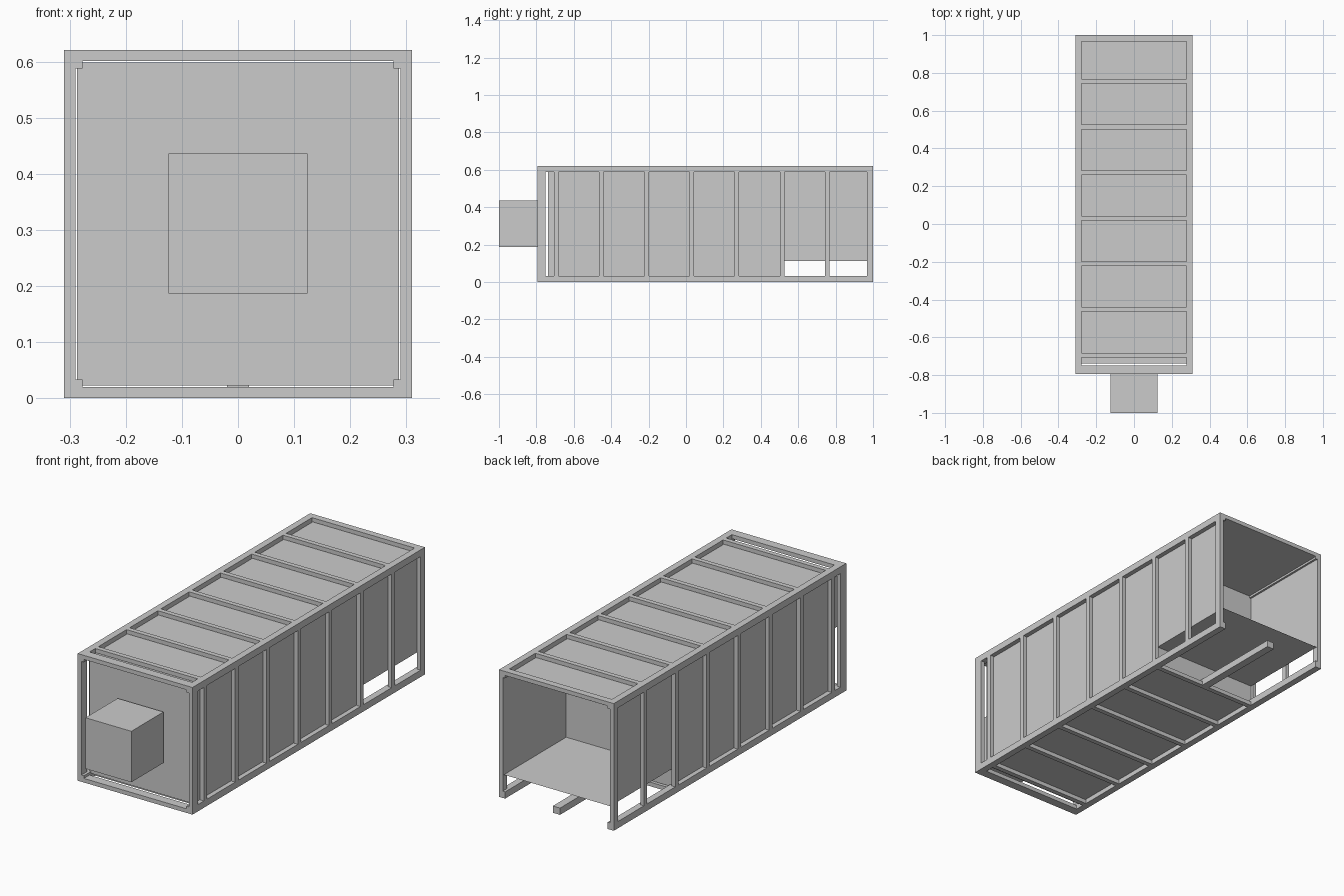
import bpy, bmesh
from mathutils import Vector

if "Cube" in bpy.data.objects:
    bpy.data.objects.remove(bpy.data.objects["Cube"])


def mesh_object(name, bm):
    me = bpy.data.meshes.new(name)
    bm.to_mesh(me)
    bm.free()
    ob = bpy.data.objects.new(name, me)
    bpy.context.collection.objects.link(ob)
    return ob


def box(name, lo, hi, open_rear=False):
    lo, hi = Vector(lo), Vector(hi)
    bm = bmesh.new()
    bmesh.ops.create_cube(bm, size=1)
    for v in bm.verts:
        v.co = (lo + hi) / 2 + v.co * (hi - lo)
    if open_rear:
        bm.normal_update()
        rear = [f for f in bm.faces if f.normal.y > 0.9]
        bmesh.ops.delete(bm, geom=rear, context='FACES_ONLY')
    return mesh_object(name, bm)


W, H = 0.31, 0.621           # frame half width, height
Y0, Y1 = -0.794, 1.0         # frame front and rear
R, T = 0.033, 0.02           # rail size, post and rib depth
BX, BZ0, BZ1 = 0.287, 0.023, 0.598   # inner panel limits
STEP = 0.515                 # start of the rear compartment

# Closed main body and the open rear compartment with a raised floor
box("main_body", (-BX, -0.738, BZ0), (BX, STEP, BZ1))
box("rear_compartment", (-BX, STEP, 0.112), (BX, 0.995, BZ1), open_rear=True)

# Front equipment unit
box("front_unit", (-0.124, -1.0, 0.187), (0.124, -0.752, 0.436))

rib_y = [-0.694 + 0.2415 * i for i in range(7)]

for s, side in ((-1, "left"), (1, "right")):
    def side_box(name, x0, x1, y0, y1, z0, z1):
        a, b = sorted((s * x0, s * x1))
        return box(f"{side}_{name}", (a, y0, z0), (b, y1, z1))

    # Long rails
    side_box("bottom_rail", W - R, W, Y0, Y1, 0, R)
    side_box("top_rail", W - R, W, Y0, Y1, H - R, H)
    # Corner posts
    side_box("front_post", W - T, W, Y0, -0.75, R, H - R)
    side_box("rear_post", W - T, W, Y1 - R, Y1, R, H - R)
    # Side ribs
    for y in rib_y:
        side_box("rib", W - T, W, y - 0.012, y + 0.012, R, H - R)

# Cross members on the roof and underside
X = W - R
box("front_top_rail", (-X, Y0, H - T), (X, -0.75, H))
box("front_bottom_rail", (-X, Y0, 0), (X, -0.75, T))
box("rear_top_rail", (-X, Y1 - R, H - T), (X, Y1, H))
for i, y in enumerate(rib_y):
    box("roof_rib", (-X, y - 0.012, H - T), (X, y + 0.012, H))
    if i < 6:
        box("floor_rib", (-X, y - 0.012, 0), (X, y + 0.012, T))

# Centre beam under the raised floor
box("centre_beam", (-R / 2 - 0.003, STEP, 0), (R / 2 + 0.003, Y1, R))
